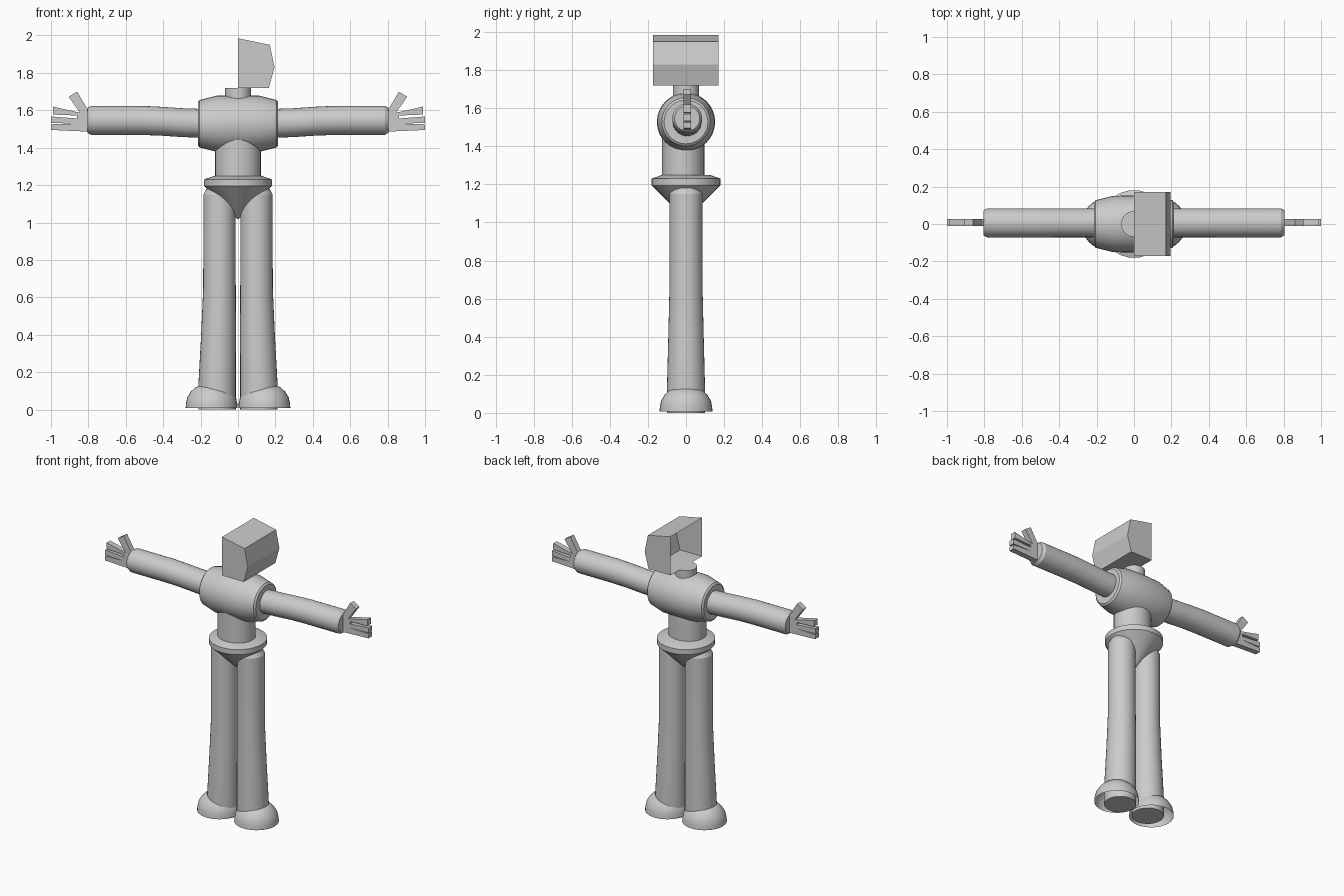
import bpy, bmesh, math
from mathutils import Vector

cube = bpy.data.objects.get("Cube")
if cube:
    bpy.data.objects.remove(cube, do_unlink=True)

grey = bpy.data.materials.new("plain_grey")
grey.use_nodes = True
COLOUR = (0.6, 0.6, 0.6, 1)
grey.diffuse_color = COLOUR
grey.node_tree.nodes["Principled BSDF"].inputs["Base Color"].default_value = COLOUR


def finish(name, bm, mirrored=False, smooth=True):
    """Turn a bmesh into a named object, mirrored across x when asked."""
    bmesh.ops.recalc_face_normals(bm, faces=bm.faces)
    mesh = bpy.data.meshes.new(name)
    bm.to_mesh(mesh)
    bm.free()
    mesh.materials.append(grey)
    obj = bpy.data.objects.new(name, mesh)
    bpy.context.collection.objects.link(obj)
    if mirrored:
        obj.modifiers.new("Mirror", 'MIRROR')
    if smooth:
        bpy.ops.object.select_all(action='DESELECT')
        obj.select_set(True)
        bpy.context.view_layer.objects.active = obj
        bpy.ops.object.shade_smooth_by_angle(angle=math.radians(25))
    return obj


def loft(name, rings, axis='Z', squash=1.0, caps=(True, True), mirrored=False, sides=32):
    """Join circular rings, each given as (centre, radius), along the axis."""
    bm = bmesh.new()
    loops = []
    for centre, radius in rings:
        loop = []
        for i in range(sides):
            a = math.tau * i / sides
            u, v = radius * math.cos(a), radius * math.sin(a)
            offset = Vector((u, v * squash, 0)) if axis == 'Z' else Vector((0, u, v))
            loop.append(bm.verts.new(Vector(centre) + offset))
        loops.append(loop)
    for low, high in zip(loops, loops[1:]):
        for i in range(sides):
            j = (i + 1) % sides
            bm.faces.new((low[i], low[j], high[j], high[i]))
    for wanted, loop in zip(caps, (loops[0], loops[-1])):
        if wanted:
            bm.faces.new(loop)
    return finish(name, bm, mirrored)


def plate(name, outline, y0, y1, open_last=False, mirrored=False):
    """Extrude an x-z outline along y; the closing side can be left open."""
    bm = bmesh.new()
    front = [bm.verts.new((x, y0, z)) for x, z in outline]
    back = [bm.verts.new((x, y1, z)) for x, z in outline]
    bm.faces.new(front)
    bm.faces.new(back)
    n = len(outline)
    for i in range(n - 1 if open_last else n):
        j = (i + 1) % n
        bm.faces.new((front[i], front[j], back[j], back[i]))
    return finish(name, bm, mirrored, smooth=False)


# Half head shell, open on its inner side
plate("head", [(0, 1.985), (0.17, 1.95), (0.195, 1.83), (0.165, 1.72), (0, 1.72)],
      -0.172, 0.17, open_last=True)

# Neck, chest, waist and pelvis
loft("neck", [((0, 0, 1.64), 0.069), ((0, 0, 1.72), 0.069)])
loft("chest", [((x, 0, 1.528), r) for x, r in
               ((-0.215, 0.115), (-0.205, 0.127), (-0.115, 0.15), (0, 0.153),
                (0.115, 0.15), (0.205, 0.127), (0.215, 0.115))], axis='X')
loft("waist", [((0, -0.015, 1.22), 0.122), ((0, -0.015, 1.47), 0.122)], squash=0.91)
loft("pelvis", [((0, 0, z), r) for z, r in
                ((1.02, 0.004), (1.195, 0.181), (1.23, 0.181), (1.25, 0.125))])

# Arms with a chamfered cuff
loft("arms", [((x, 0.006, z), r) for x, z, r in
              ((0.19, 1.53, 0.077), (0.3, 1.534, 0.077), (0.42, 1.542, 0.077),
               (0.52, 1.546, 0.078), (0.785, 1.546, 0.078), (0.805, 1.546, 0.066))],
     axis='X', mirrored=True)

# Flat hands: thumb and three fingers cut into one outline
plate("hands", [(0.78, 1.6), (0.81, 1.615), (0.86, 1.7), (0.905, 1.672), (0.845, 1.587),
                (0.99, 1.62), (0.99, 1.577), (0.86, 1.572), (0.86, 1.556),
                (1.0, 1.567), (1.0, 1.532), (0.86, 1.529), (1.0, 1.525),
                (1.0, 1.495), (0.78, 1.485)], -0.012, 0.026, mirrored=True)

# Legs flare gently below the knee
loft("legs", [((x, 0, z), r) for x, z, r in
              ((0.112, 0, 0.1), (0.112, 0.13, 0.1), (0.104, 0.4, 0.093), (0.099, 0.65, 0.087),
               (0.099, 1.15, 0.086), (0.099, 1.18, 0.07))], mirrored=True)

# Hollow domed shoes
loft("shoes", [((0.141, 0, z), r) for z, r in
               ((0.008, 0.139), (0.035, 0.137), (0.065, 0.13), (0.095, 0.112),
                (0.118, 0.088), (0.132, 0.055))], caps=(False, True), mirrored=True)
